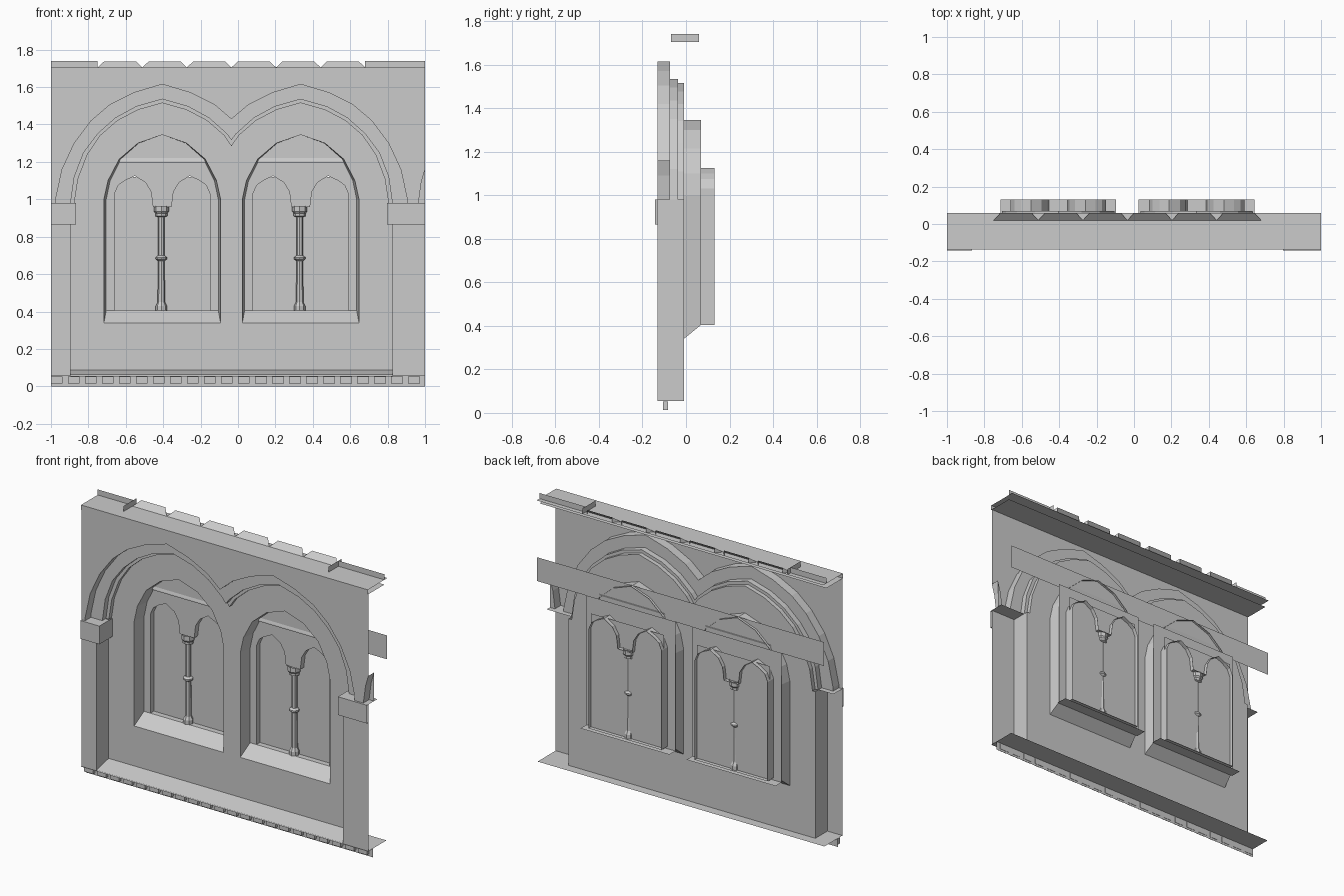
import bpy, bmesh, math

if "Cube" in bpy.data.objects:
    bpy.data.objects.remove(bpy.data.objects["Cube"])

C = -0.035          # symmetry axis of the bay
OFF = 0.37          # window axis distance from C
WALL_Y = -0.01      # recessed wall plane


def finish(bm, name):
    me = bpy.data.meshes.new(name)
    bm.to_mesh(me)
    bm.free()
    ob = bpy.data.objects.new(name, me)
    bpy.context.collection.objects.link(ob)
    return ob


def sheet(name, loops, y):
    """Flat upright face from an outline plus optional hole outlines (x, z)."""
    bm = bmesh.new()
    edges = []
    for loop in loops:
        vs = [bm.verts.new((x, y, z)) for x, z in loop]
        edges += [bm.edges.new((vs[i - 1], vs[i])) for i in range(len(vs))]
    bmesh.ops.triangle_fill(bm, edges=edges, use_beauty=True, normal=(0, -1, 0))
    for f in bm.faces:
        f.normal_update()
        if f.normal.y > 0:
            f.normal_flip()
    return finish(bm, name)


def reveal(name, front, y0, y1, back=None, closed=False):
    """Strip joining an outline at y0 to one at y1, facing the opening."""
    back = back or front
    bm = bmesh.new()
    a = [bm.verts.new((x, y0, z)) for x, z in front]
    b = [bm.verts.new((x, y1, z)) for x, z in back]
    n = len(a)
    for i in range(n if closed else n - 1):
        j = (i + 1) % n
        bm.faces.new((b[i], b[j], a[j], a[i]))
    return finish(bm, name)


def extrude_x(name, profile, x0, x1):
    """Open (y, z) profile swept along x."""
    bm = bmesh.new()
    a = [bm.verts.new((x0, y, z)) for y, z in profile]
    b = [bm.verts.new((x1, y, z)) for y, z in profile]
    for i in range(len(a) - 1):
        bm.faces.new((a[i], b[i], b[i + 1], a[i + 1]))
    return finish(bm, name)


def box(name, x0, x1, y0, y1, z0, z1):
    bm = bmesh.new()
    bmesh.ops.create_cube(bm, size=1)
    for v in bm.verts:
        v.co = ((x0 + x1) / 2 + v.co.x * (x1 - x0),
                (y0 + y1) / 2 + v.co.y * (y1 - y0),
                (z0 + z1) / 2 + v.co.z * (z1 - z0))
    return finish(bm, name)


def rect(x0, x1, z0, z1):
    return [(x0, z0), (x0, z1), (x1, z1), (x1, z0)]


def double_arch(half):
    """Twin pointed arch from a half profile of (distance from peak, z)."""
    inner = []
    for (d0, z0), (d1, z1) in zip(half, half[1:]):
        if d1 < OFF:
            inner.append((d1, z1))
        else:
            valley = z0 + (z1 - z0) * (OFF - d0) / (d1 - d0)
            break
    right = [(0, valley)] + [(OFF - d, z) for d, z in reversed(inner)]
    right += [(OFF + d, z) for d, z in half]
    return [(C - u, z) for u, z in reversed(right)] + [(C + u, z) for u, z in right[1:]]


arch1 = double_arch([(0, 1.615), (.15, 1.57), (.28, 1.505), (.38, 1.42), (.47, 1.3),
                     (.535, 1.16), (.57, 1.0), (.57, .98)])
arch2 = double_arch([(0, 1.535), (.14, 1.495), (.25, 1.435), (.345, 1.35), (.42, 1.25),
                     (.47, 1.12), (.49, .98)])
arch3 = double_arch([(0, 1.515), (.13, 1.478), (.24, 1.42), (.33, 1.342), (.40, 1.24),
                     (.45, 1.11), (.47, .98)])

# Front wall around the twin arch, with the start of the next bay's arch
notch = [(.965, .98), (.98, 1.09), (1, 1.16)]
sheet("front_wall", [[(-1, .98)] + arch1 + notch + [(1, 1.675), (-1, 1.675)]], -.13)
reveal("next_arch_start", notch, -.13, -.073)
sheet("next_arch_band", [notch + [(1, .98)]], -.073)

# Stepped arch mouldings
reveal("outer_arch_reveal", arch1, -.13, -.073)
sheet("outer_arch_band", [arch1 + arch2[::-1]], -.073)
reveal("middle_arch_reveal", arch2, -.073, -.037)
sheet("inner_arch_band", [arch2 + arch3[::-1]], -.037)
reveal("inner_arch_reveal", arch3, -.037, WALL_Y)


def window_loop(cx, sx, bottom):
    half = [(.312, bottom), (.312, 1.0), (.29, 1.1), (.23, 1.215), (.13, 1.3)]
    return ([(cx - x * sx, z) for x, z in half] + [(cx, 1.345)]
            + [(cx + x * sx, z) for x, z in reversed(half)])


# Recessed wall with two window openings
centres = [C - OFF, C + OFF]
sheet("recessed_wall",
      [[(C - .86, .055), (C - .86, .98)] + arch3 + [(C + .86, .98), (C + .86, .055)]]
      + [window_loop(cx, 1, .34) for cx in centres], WALL_Y)


def lathe(name, profile, cx, cy, sides=8):
    bm = bmesh.new()
    rings = [[bm.verts.new((cx + r * math.cos(math.tau * k / sides),
                            cy + r * math.sin(math.tau * k / sides), z))
              for k in range(sides)] for r, z in profile]
    for a, b in zip(rings, rings[1:]):
        for k in range(sides):
            j = (k + 1) % sides
            bm.faces.new((a[k], a[j], b[j], b[k]))
    return finish(bm, name)


# Windows: splayed reveal, twin-lancet tracery, glazing, sill and column
lancets = [(-.255, .405), (-.255, 1.03), (-.235, 1.075), (-.2, 1.1), (-.147, 1.125),
           (-.09, 1.09), (-.06, 1.04), (-.05, .96)]
for cx in centres:
    reveal("window_reveal", window_loop(cx, 1, .34), WALL_Y, .07,
           window_loop(cx, .96, .405), closed=True)
    hole = [(cx + x, z) for x, z in lancets] + [(cx - x, z) for x, z in reversed(lancets)]
    sheet("tracery_panel", [rect(cx - .31, cx + .31, .39, 1.205), hole], .07)
    reveal("lancet_reveal", hole, .07, .13, closed=True)
    sheet("glazing", [rect(cx - .255, cx + .255, .40, 1.12)], .105)
    extrude_x("back_sill", [(.06, .39), (.13, .39)], cx - .31, cx + .31)
    extrude_x("tracery_lip", [(.05, 1.205), (.06, 1.235)], cx - .23, cx + .23)
    lathe("window_column",
          [(.03, .405), (.03, .43), (.02, .45), (.017, .67), (.03, .68), (.03, .69),
           (.017, .70), (.017, .905), (.032, .91), (.032, .925), (.04, .935), (.04, .965)],
          cx - .005, .09)

# Long panel behind the window heads
sheet("back_band", [rect(-1, 1, 1.195, 1.345)], .055)

# Side pilasters and open-backed capitals
for name, edge, end, cap in (("left", C - .86, -1, C - .832), ("right", C + .86, 1, C + .832)):
    sheet(name + "_pilaster_front", [rect(min(edge, end), max(edge, end), .055, .98)], -.13)
    side = [(edge, .055), (edge, .98)]
    reveal(name + "_pilaster_side", side if end < 0 else side[::-1], -.13, WALL_Y)
    extrude_x(name + "_capital", [(-.13, .865), (-.143, .865), (-.143, .98), (-.04, .98)][::-1],
              min(cap, end), max(cap, end))
    side = [(cap, .865), (cap, .98)]
    reveal(name + "_capital_side", side if end < 0 else side[::-1], -.143, WALL_Y)
    extrude_x(name + "_capital_soffit", [(-.13, .865), (WALL_Y, .865)],
              min(cap, edge), max(cap, edge))

# Base: sloped plinth, flat ledge, fascia and dentils
extrude_x("plinth_slope", [(-.13, .06), (WALL_Y, .088)], C - .86, C + .86)
extrude_x("base_ledge", [(.05, .055), (-.135, .055)], -1, 1)
extrude_x("base_fascia", [(-.085, 0), (-.085, .055)], -1, 1)
N = 22
for i in range(N):
    x = -1 + (i + .35) * 2 / N
    box("dentil", x - .031, x + .031, -.105, -.083, .014, .052)

# Cornice: open-ended slab, end upstands with return faces, row of hipped teeth
extrude_x("cornice_slab", [(.03, 1.675), (-.135, 1.675), (-.135, 1.705), (.06, 1.705)], -1, 1)
for end, x in ((-1, C - .715), (1, C + .715)):
    extrude_x("end_upstand", [(.03, 1.705), (.03, 1.74)], min(end, x), max(end, x))
    face = [(x, 1.705), (x, 1.74)]
    reveal("end_return", face if end < 0 else face[::-1], -.07, .06)
w = 1.43 / 6
for i in range(6):
    x0 = C - .715 + i * w
    x1 = x0 + w
    bm = bmesh.new()
    a, b, c, d, e, f = [bm.verts.new(p) for p in (
        (x0, .02, 1.705), (x1, .02, 1.705), (x1 - .035, .058, 1.738),
        (x0 + .035, .058, 1.738), (x0 + .035, .058, 1.705), (x1 - .035, .058, 1.705))]
    for face in ((a, b, c, d), (a, d, e), (b, f, c)):
        bm.faces.new(face)
    finish(bm, "cornice_tooth")
